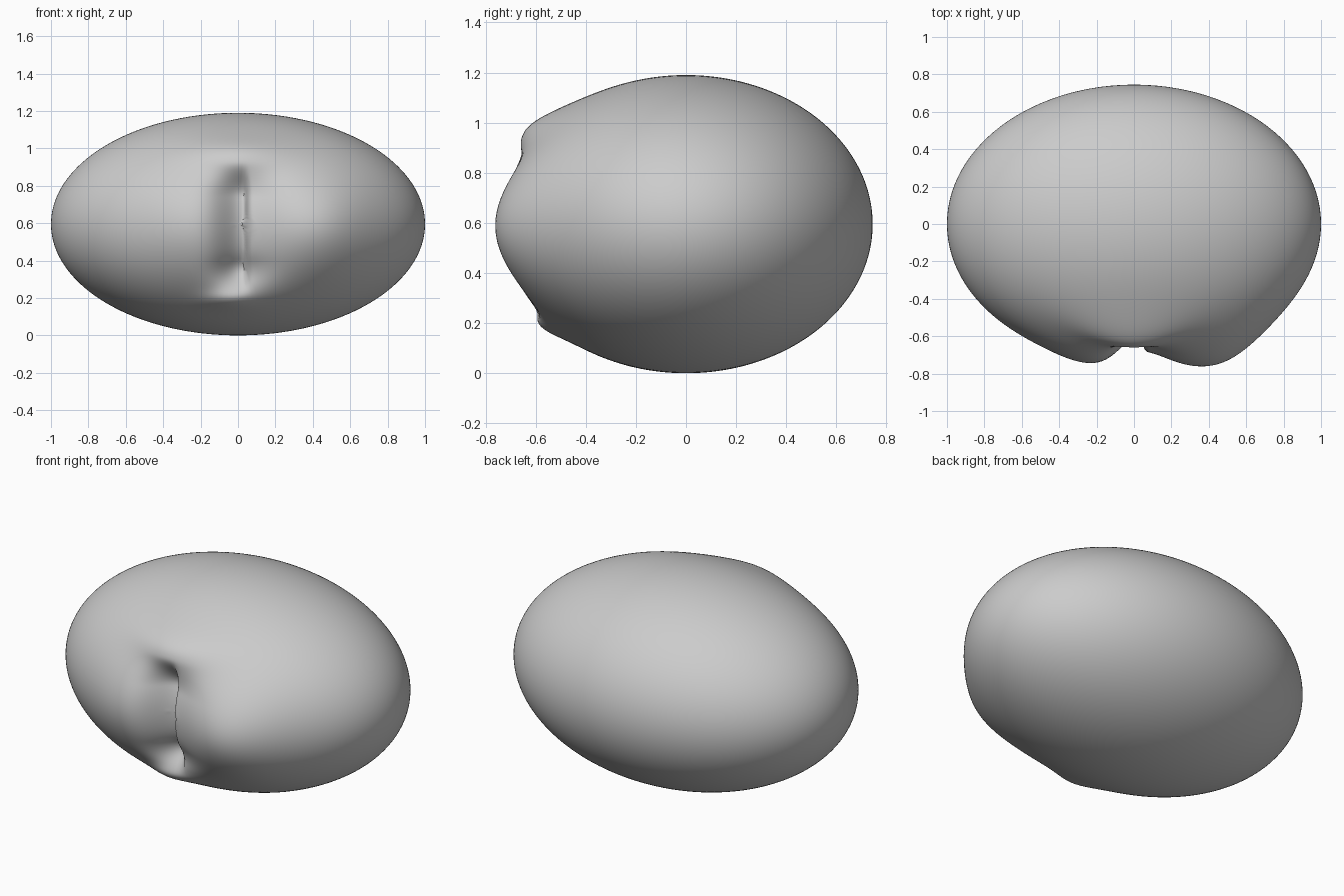
import bpy, bmesh
from math import exp, pi
from mathutils import Matrix

cube = bpy.data.objects.get("Cube")
if cube:
    bpy.data.objects.remove(cube, do_unlink=True)

RX, RY, RZ = 1.0, 0.745, 0.595
CREASE = 0.03


def bump(x, z, cx, cz, sx, sz):
    return exp(-((x - cx) / sx) ** 2 - ((z - cz) / sz) ** 2)


def ramp(a, b, v):
    t = min(1, max(0, (v - a) / (b - a)))
    return t * t * (3 - 2 * t)


def front_swell(x, z):
    # Cheek lobes, brow ridge and lower lip push out
    out = 0.085 * bump(x, z, 0.48, 0.58, 0.26, 0.3)
    out += 0.025 * bump(x, z, -0.28, 0.58, 0.2, 0.26)
    out += 0.065 * bump(x, z, 0.0, 0.99, 0.28, 0.09)
    out += 0.04 * bump(x, z, -0.05, 0.18, 0.14, 0.05)
    # Crease between the lobes, steep on its left side
    window = ramp(0.2, 0.4, z) * (1 - ramp(0.74, 0.93, z))
    if x < CREASE:
        out -= 0.15 * window * exp(-((CREASE - x) / 0.14) ** 2)
    else:
        out -= window * (0.07 * exp(-((x - CREASE) / 0.18) ** 2)
                         + 0.08 * exp(-((x - CREASE) / 0.02) ** 2))
    # Scoop above the lip
    out -= 0.03 * bump(x, z, 0.0, 0.33, 0.12, 0.08)
    return out


# Body: ellipsoid with its poles front and back
bm = bmesh.new()
bmesh.ops.create_uvsphere(bm, u_segments=160, v_segments=128, radius=1)
bmesh.ops.rotate(bm, verts=bm.verts, matrix=Matrix.Rotation(pi / 2, 3, 'X'))
bmesh.ops.scale(bm, verts=bm.verts, vec=(RX, RY, RZ))
bmesh.ops.translate(bm, verts=bm.verts, vec=(0, 0, RZ))
for v in bm.verts:
    v.co.y -= front_swell(v.co.x, v.co.z) * ramp(0, 0.35, -v.co.y)
bmesh.ops.recalc_face_normals(bm, faces=bm.faces)
mesh = bpy.data.meshes.new("body")
bm.to_mesh(mesh)
bm.free()
body = bpy.data.objects.new("body", mesh)
bpy.context.collection.objects.link(body)

# Plain grey surface
grey = bpy.data.materials.new("plain grey")
grey.use_nodes = True
colour = (0.6, 0.6, 0.6, 1)
grey.diffuse_color = colour
grey.node_tree.nodes["Principled BSDF"].inputs["Base Color"].default_value = colour
mesh.materials.append(grey)

bpy.context.view_layer.objects.active = body
body.select_set(True)
bpy.ops.object.shade_smooth_by_angle(angle=pi / 3)
